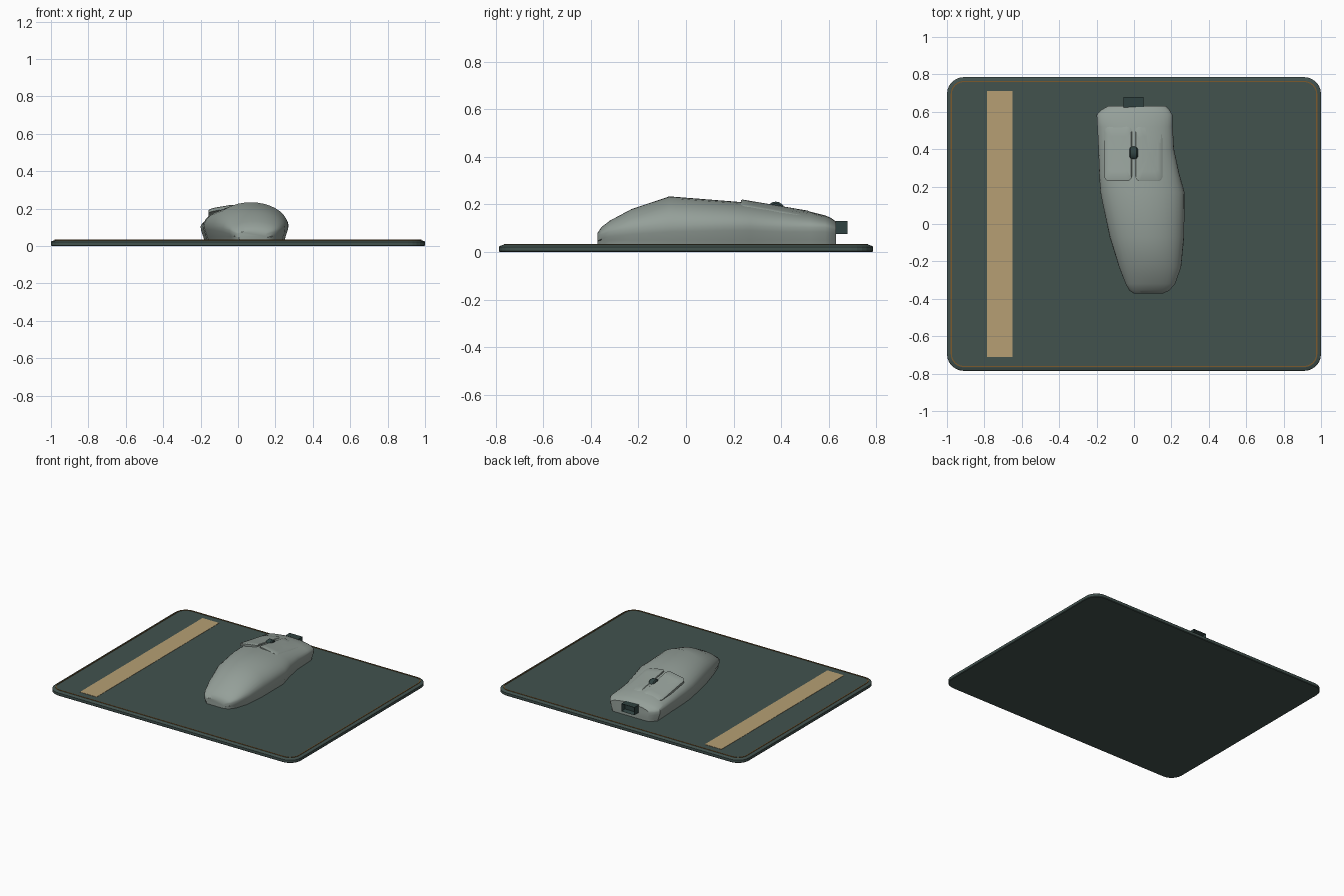
import bpy, bmesh, math

cube = bpy.data.objects.get("Cube")
if cube:
    bpy.data.objects.remove(cube, do_unlink=True)


def material(name, r, g, b):
    m = bpy.data.materials.new(name)
    m.use_nodes = True
    m.diffuse_color = (r, g, b, 1)
    m.node_tree.nodes["Principled BSDF"].inputs["Base Color"].default_value = (r, g, b, 1)
    return m


pad_green = material("dark green fabric", .054, .084, .076)
shell_grey = material("grey green plastic", .30, .35, .32)
tan = material("tan stripe", .468, .347, .175)
thread = material("brown thread", .20, .10, .025)
trim_green = material("deep green trim", .030, .055, .052)


def finish(name, bm, mat, smooth=None):
    bmesh.ops.recalc_face_normals(bm, faces=bm.faces)
    mesh = bpy.data.meshes.new(name)
    bm.to_mesh(mesh)
    bm.free()
    ob = bpy.data.objects.new(name, mesh)
    bpy.context.collection.objects.link(ob)
    mesh.materials.append(mat)
    if smooth:
        bpy.ops.object.select_all(action='DESELECT')
        ob.select_set(True)
        bpy.context.view_layer.objects.active = ob
        bpy.ops.object.shade_smooth_by_angle(angle=math.radians(smooth))
    return ob


def loft(rings, caps=True, closed=False):
    """Join rings of points with quads, with end caps or looped round."""
    bm = bmesh.new()
    rows = [[bm.verts.new(p) for p in ring] for ring in rings]
    pairs = list(zip(rows, rows[1:])) + ([(rows[-1], rows[0])] if closed else [])
    for a, b in pairs:
        for i in range(len(a)):
            j = (i + 1) % len(a)
            bm.faces.new((a[i], a[j], b[j], b[i]))
    if caps and not closed:
        bm.faces.new(rows[0])
        bm.faces.new(rows[-1])
    return bm


def rounded(hx, hy, r, z=0, steps=6):
    """Rounded rectangle outline around the origin."""
    pts = []
    for k, (sx, sy) in enumerate(((1, 1), (-1, 1), (-1, -1), (1, -1))):
        for i in range(steps + 1):
            a = math.pi / 2 * (k + i / steps)
            pts.append((sx * (hx - r) + r * math.cos(a), sy * (hy - r) + r * math.sin(a), z))
    return pts


def box(name, lo, hi, mat, bevel=0):
    bm = bmesh.new()
    bmesh.ops.create_cube(bm, size=1)
    for v in bm.verts:
        v.co = [(a + b) / 2 + c * (b - a) for a, b, c in zip(lo, hi, v.co)]
    if bevel:
        bmesh.ops.bevel(bm, geom=bm.edges[:], offset=bevel, segments=1, affect='EDGES')
    return finish(name, bm, mat)


# Mat with softened edge
edge = [(.004, 0), (0, .004), (0, .022), (.004, .026), (.018, .031)]
finish("mat", loft([rounded(1 - d, .785 - d, .09 - d, z) for d, z in edge]), pad_green)

# Stitching round the border and tan stripe
seam = [(.020, .029), (.020, .034), (.026, .034), (.026, .029)]
finish("border_stitching",
       loft([rounded(1 - d, .785 - d, .09 - d, z) for d, z in seam], closed=True), thread)
box("mat_stripe", (-.785, -.71, .028), (-.65, .71, .033), tan)

# Mouse shell: y, left x, right x, top z, shoulder z
sections = [
    (-.372, .00, .155, .080, .066),
    (-.355, -.025, .19, .105, .075),
    (-.32, -.045, .22, .132, .085),
    (-.23, -.08, .252, .180, .095),
    (-.07, -.13, .268, .234, .105),
    (.17, -.18, .270, .215, .110),
    (.27, -.186, .242, .207, .110),
    (.40, -.190, .214, .190, .105),
    (.52, -.196, .207, .170, .105),
    (.585, -.200, .205, .154, .105),
    (.61, -.175, .19, .143, .100),
    (.63, -.14, .170, .128, .095),
]


def shell_ring(y, xl, xr, top, shoulder, steps=18):
    c, w = (xl + xr) / 2, (xr - xl) / 2
    ring = [(c + w * .90, y, .029), (c + w * .93, y, .05), (c + w * .99, y, shoulder - .02)]
    for i in range(steps + 1):
        a = math.pi * i / steps
        ring.append((c + w * math.cos(a), y, shoulder + (top - shoulder) * math.sin(a)))
    return ring + [(2 * c - x, yy, z) for x, yy, z in reversed(ring[:3])]


finish("mouse_shell", loft([shell_ring(*s) for s in sections]), shell_grey, 35)


# Two curved click buttons lying over the shell
def button(name, side):
    def place(p, scale, drop):
        x, y = .0825 + p[0] * scale, .375 + p[1] * scale
        z = .222 - .17 * (y - .23) - 1.2 * (x - .01) ** 2
        return (side * x - .0025, y, z - drop)

    outline = rounded(.073, .145, .025)
    layers = [(1, .018), (1, .003), (.96, 0), (.65, .001), (.35, .002), (.05, .002)]
    finish(name, loft([[place(p, s, d) for p in outline] for s, d in layers]), shell_grey, 35)


button("left_button", 1)
button("right_button", -1)

# Scroll wheel, an upright disc with chamfered rims
wheel = [(-.025, .031), (-.018, .039), (.014, .039), (.021, .031)]
finish("scroll_wheel", loft([[(x, .377 + r * math.cos(math.tau * i / 16),
                               .173 + r * math.sin(math.tau * i / 16)) for i in range(16)]
                             for x, r in wheel]), trim_green, 30)

# Cable socket with a hollow end
bm = bmesh.new()
bmesh.ops.create_cube(bm, size=1)
for v in bm.verts:
    v.co = (v.co.x * .105 - .003, .648 + v.co.y * .06, .103 + v.co.z * .056)
end = [f for f in bm.faces if f.calc_center_median().y > .67]
bmesh.ops.inset_region(bm, faces=end, thickness=.012)
bmesh.ops.translate(bm, verts=end[0].verts[:], vec=(0, -.03, 0))
finish("cable_socket", bm, trim_green)
